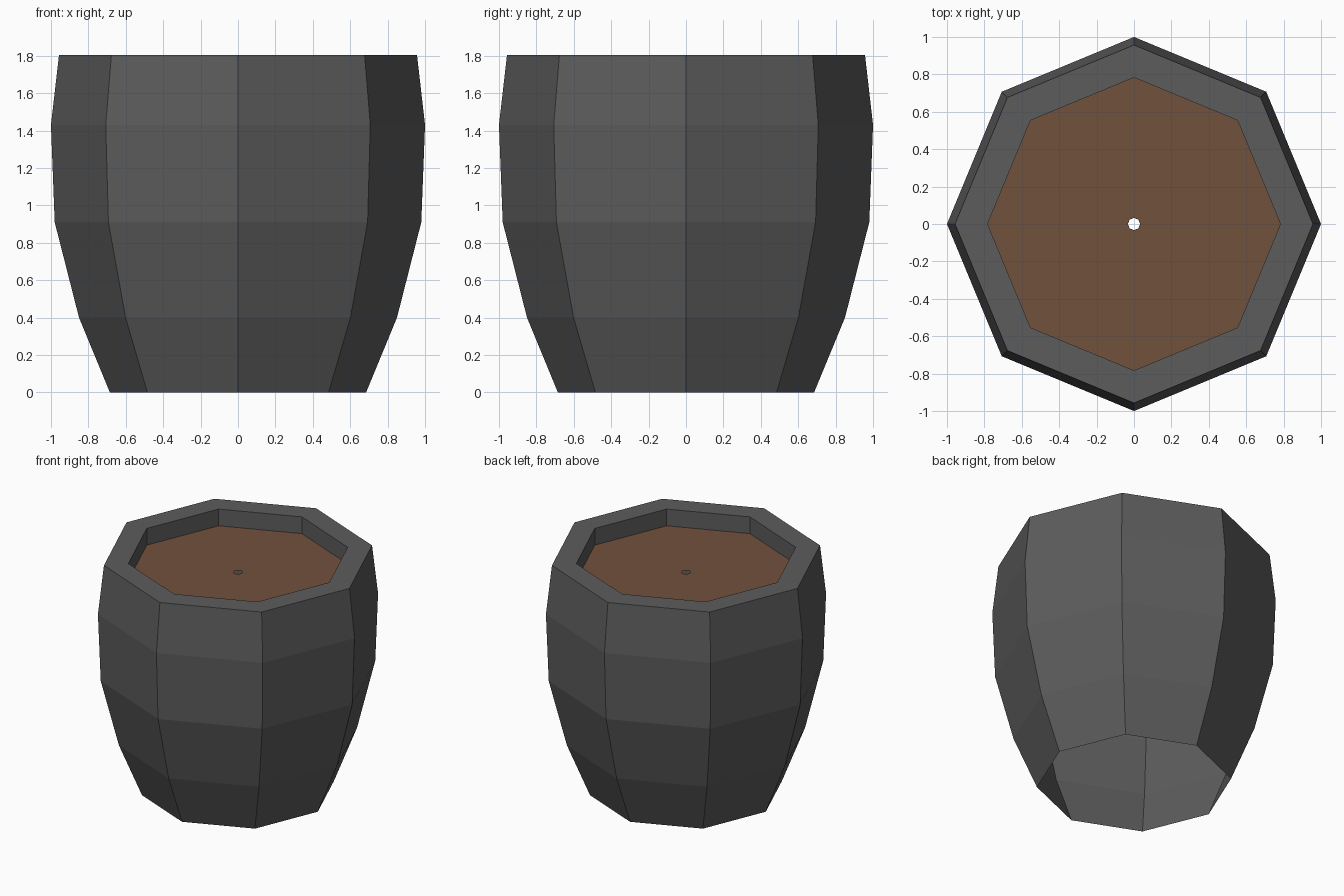
import bpy, bmesh, math

if "Cube" in bpy.data.objects:
    bpy.data.objects.remove(bpy.data.objects["Cube"])

SIDES = 8


def material(name, rgb):
    m = bpy.data.materials.new(name)
    m.diffuse_color = (*rgb, 1.0)
    m.use_nodes = True
    m.node_tree.nodes["Principled BSDF"].inputs["Base Color"].default_value = m.diffuse_color
    return m


def lathe(name, profile, mat):
    """Flat-shaded octagonal surface of revolution from (radius, height) points."""
    bm = bmesh.new()
    rings = [[bm.verts.new((r * math.cos(i * math.tau / SIDES),
                            r * math.sin(i * math.tau / SIDES), z))
              for i in range(SIDES)] for r, z in profile]
    for a, b in zip(rings, rings[1:]):
        for i in range(SIDES):
            j = (i + 1) % SIDES
            bm.faces.new((a[i], a[j], b[j], b[i]))
    mesh = bpy.data.meshes.new(name)
    bm.to_mesh(mesh)
    bm.free()
    mesh.materials.append(mat)
    obj = bpy.data.objects.new(name, mesh)
    bpy.context.collection.objects.link(obj)
    return obj


grey = material("dark grey", (0.107, 0.107, 0.107))
brown = material("soil brown", (0.165, 0.083, 0.046))

# Open-bottomed pot shell: bulging wall, flat rim, short inner lip
lathe("pot", [(0.685, 0), (0.85, 0.40), (0.98, 0.91), (1.0, 1.43),
              (0.957, 1.805), (0.783, 1.805), (0.783, 1.675)], grey)

# Soil disc with a small hole in the middle
lathe("soil", [(0.783, 1.675), (0.033, 1.675)], brown)
